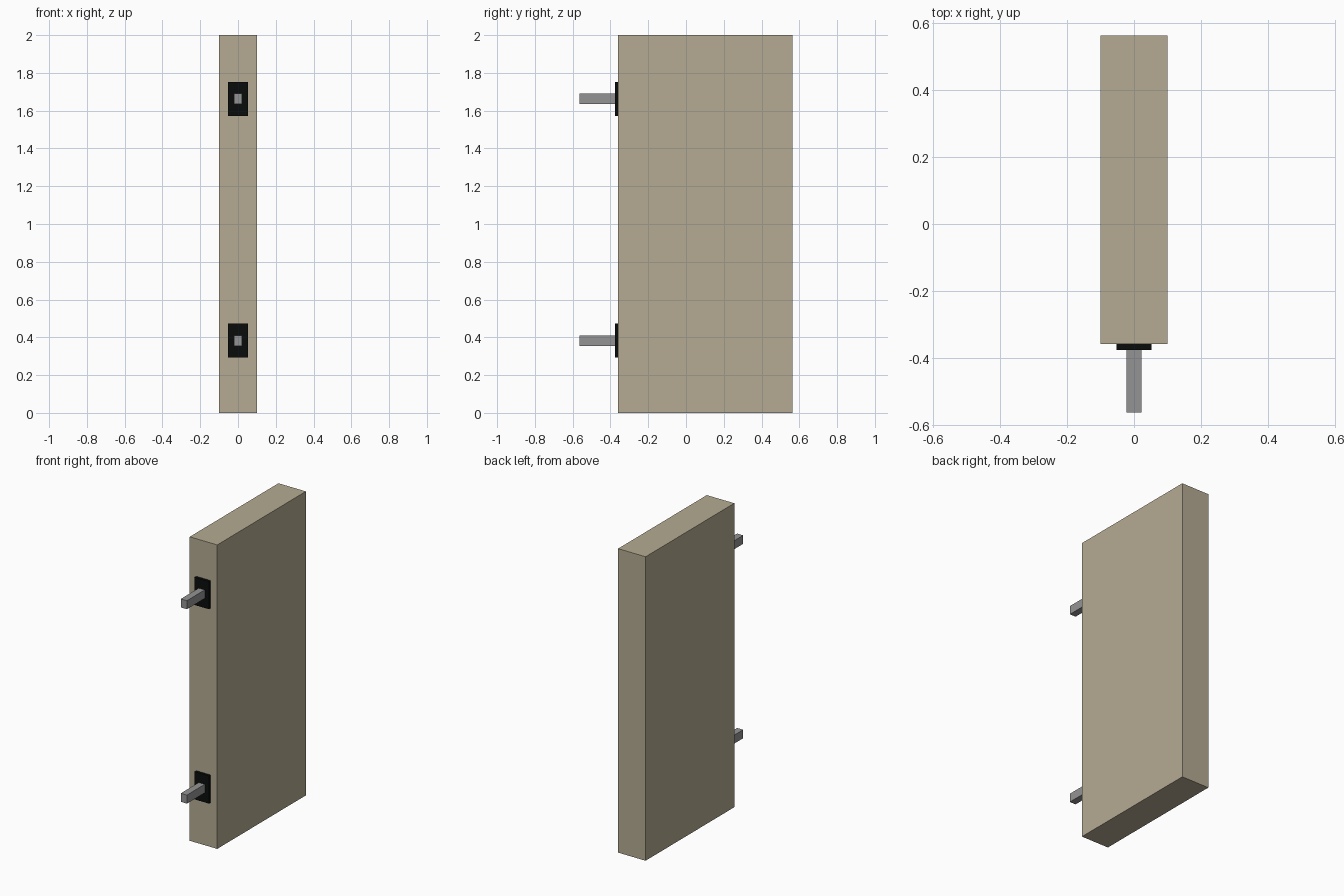
import bpy

if "Cube" in bpy.data.objects:
    bpy.data.objects.remove(bpy.data.objects["Cube"])


def material(name, rgb):
    m = bpy.data.materials.new(name)
    m.diffuse_color = (*rgb, 1)
    m.use_nodes = True
    m.node_tree.nodes["Principled BSDF"].inputs["Base Color"].default_value = m.diffuse_color
    return m


def box(name, lo, hi, mat):
    """Axis-aligned box between two corners."""
    bpy.ops.mesh.primitive_cube_add(size=1, location=[(a + b) / 2 for a, b in zip(lo, hi)])
    ob = bpy.context.object
    ob.name = name
    ob.scale = [b - a for a, b in zip(lo, hi)]
    bpy.ops.object.transform_apply(location=False, rotation=False, scale=True)
    ob.data.materials.append(mat)
    return ob


tan = material("tan", (0.462, 0.407, 0.292))
black = material("black", (0.003, 0.0035, 0.0035))
grey = material("grey", (0.296, 0.296, 0.296))

PANEL_FRONT, PLATE_FRONT, HALF_DEPTH = -0.359, -0.377, 0.563

# Upright slab
box("panel", (-0.1, PANEL_FRONT, 0), (0.1, HALF_DEPTH, 2), tan)

# Mounting plates with square pegs on the narrow front edge
for label, z in (("lower", 0.383), ("upper", 1.662)):
    box(label + "_plate", (-0.052, PLATE_FRONT, z - 0.091),
        (0.052, PANEL_FRONT, z + 0.091), black)
    box(label + "_peg", (-0.022, -HALF_DEPTH, z - 0.028),
        (0.022, PLATE_FRONT, z + 0.028), grey)
